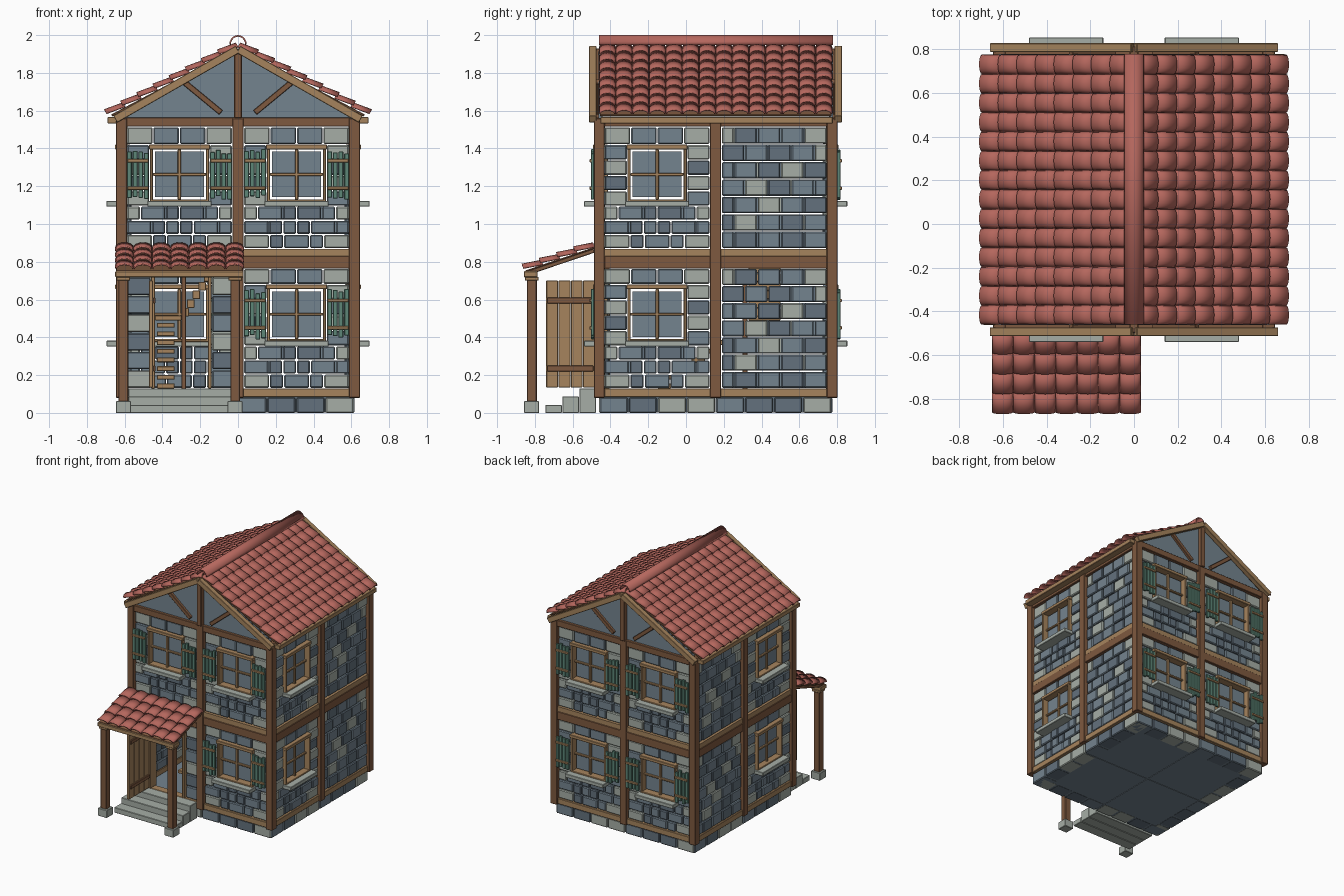
import bpy, bmesh, math, random
from mathutils import Matrix, Vector

random.seed(4)
if "Cube" in bpy.data.objects:
    bpy.data.objects.remove(bpy.data.objects["Cube"])

COLOURS = {
    "slate_blue": (0.175, 0.23, 0.275), "dark_stone": (0.125, 0.165, 0.205),
    "pale_stone": (0.38, 0.42, 0.38), "dark_wood": (0.21, 0.10, 0.05),
    "light_wood": (0.38, 0.23, 0.11), "terracotta": (0.46, 0.135, 0.11),
    "shutter_green": (0.11, 0.24, 0.185),
}
NAMES = list(COLOURS)
SLATE, DARK, PALE, BROWN, TAN, RED, GREEN = range(len(NAMES))
materials = []
for name, rgb in COLOURS.items():
    m = bpy.data.materials.new(name)
    m.use_nodes = True
    m.diffuse_color = (*rgb, 1)
    bsdf = m.node_tree.nodes["Principled BSDF"]
    bsdf.inputs["Base Color"].default_value = (*rgb, 1)
    bsdf.inputs["Roughness"].default_value = 0.9
    materials.append(m)

parts = {}
I = Matrix()
T = lambda x, y, z: Matrix.Translation((x, y, z))


def mesh_for(part):
    return parts.setdefault(part, bmesh.new()) if part not in parts else parts[part]


def box(part, mat, x, y, z, M=I):
    """Box between pairs of limits."""
    bm = mesh_for(part)
    mid = [(a + b) / 2 for a, b in (x, y, z)]
    size = [b - a for a, b in (x, y, z)]
    made = bmesh.ops.create_cube(bm, size=1, matrix=M @ T(*mid) @ Matrix.Diagonal((*size, 1)))
    for f in {f for v in made["verts"] for f in v.link_faces}:
        f.material_index = mat


def wall(part, mat, u, d, z, M):
    """Box on a wall: u along it, d outward distance."""
    box(part, mat, u, (-d[1], -d[0]), z, M)


def beam(part, mat, a, b, width, d, M):
    """Sloping timber between two (u, z) points of a wall."""
    du, dz = b[0] - a[0], b[1] - a[1]
    R = Matrix.Rotation(-math.atan2(dz, du), 4, 'Y')
    wall(part, mat, (0, math.hypot(du, dz)), d, (-width / 2, width / 2), M @ T(a[0], 0, a[1]) @ R)


def tiles(part, M, cols, pitch, rows, step):
    """Rows of barrel tiles; local x across, y up the slope."""
    bm, seg = mesh_for(part), 8
    for i in range(rows):
        for j in range(cols):
            ends = []
            for y, lift in ((i * step, 0.014), ((i + 1.1) * step, 0.0)):
                ends.append([bm.verts.new(M @ Vector((
                    pitch * (j + 0.5 - 0.5 * math.cos(math.pi * k / seg)), y,
                    0.026 * math.sin(math.pi * k / seg) + lift))) for k in range(seg + 1)])
            for k in range(seg):
                f = bm.faces.new((ends[0][k], ends[0][k + 1], ends[1][k + 1], ends[1][k]))
                f.material_index = RED


# Stone courses: capital = full stone, small = half; m mid, d dark, l pale; | = opening
CODE = {"m": SLATE, "d": DARK, "l": PALE}
PLAIN = ["mDMDM", "MDMLd"[::-1], "dMLMD", "MLDMm", "mMDLD", "DMDMl", "lDMML"]
BASE = ["LdMmL", "MdmdMm", "lMdDml"]
SIDES = ["L|M", "D|L", "L|D", "M|L"]
TOP = ["LMML"]


def course(row, u0, u1, z0, z1, M):
    weight = [1 if c.isupper() else 0.55 for c in row]
    u, unit = u0, (u1 - u0) / sum(weight)
    for c, w in zip(row, weight):
        wall("wall_stones", CODE[c.lower()], (u + 0.003, u + unit * w - 0.003),
             (0.565, 0.625 + random.uniform(-0.004, 0.004)), (z0 + 0.003, z1 - 0.003), M)
        u += unit * w


def stones(bands, gap, M):
    for lo, hi, rows in bands:
        h = (hi - lo) / len(rows)
        for i, row in enumerate(rows):
            z = lo + i * h
            if "|" in row:
                left, right = row.split("|")
                course(left, -0.28, gap[0], z, z + h, M)
                course(right, gap[1], 0.28, z, z + h, M)
            else:
                course(row, -0.28, 0.28, z, z + h, M)


def window(M, shutters):
    for s in (-1, 1):
        c = s * 0.149
        wall("window_frames", TAN, (c - 0.008, c + 0.008), (0.57, 0.645), (0.25, 0.53), M)
    wall("window_frames", TAN, (-0.162, 0.162), (0.57, 0.65), (0.525, 0.55), M)
    wall("window_frames", TAN, (-0.155, 0.155), (0.57, 0.645), (0.245, 0.26), M)
    wall("window_sills", PALE, (-0.17, 0.17), (0.6, 0.697), (0.222, 0.252), M)
    wall("window_glass", SLATE, (-0.13, 0.13), (0.6, 0.606), (0.272, 0.513), M)
    wall("window_bars", TAN, (-0.009, 0.009), (0.595, 0.62), (0.26, 0.525), M)
    wall("window_bars", TAN, (-0.141, 0.141), (0.595, 0.62), (0.385, 0.4), M)
    for s in (-1, 1) if shutters else ():
        for k in range(4):
            c = s * 0.22 + (k - 1.5) * 0.03
            j = random.uniform(-0.012, 0.012)
            wall("shutters", GREEN, (c - 0.0125, c + 0.0125), (0.643, 0.66), (0.27 + j, 0.515 + j), M)
        for z in (0.32, 0.465):
            wall("shutter_rails", TAN, (s * 0.22 - 0.056, s * 0.22 + 0.056), (0.655, 0.668),
                 (z - 0.009, z + 0.009), M)


CENTRE = T(0, 0.157, 0)
for side in range(4):
    W = CENTRE @ Matrix.Rotation(side * math.pi / 2, 4, 'Z')
    gable_end = side % 2 == 0
    # Timber frame
    wall("corner_posts", BROWN, (-0.645, -0.588), (0.588, 0.645), (0.08, 1.56), W)
    wall("middle_posts", BROWN, (-0.029, 0.029), (0.585, 0.645), (0.08, 1.56), W)
    wall("middle_beams", BROWN, (-0.59, 0.59), (0.57, 0.638), (0.765, 0.83), W)
    wall("floor_beams", TAN, (-0.59, 0.59), (0.57, 0.634), (0.83, 0.868), W)
    wall("base_beams", TAN, (-0.59, 0.59), (0.57, 0.632), (0.085, 0.13), W)
    # Foundation blocks
    for k in range(8):
        u = -0.615 + k * 0.15375
        wall("foundation", (SLATE, PALE, DARK)[(k * 2 + k // 3) % 3], (u + 0.003, u + 0.15),
             (0.5, 0.618), (0.0, 0.082), W)
    # Storeys
    for u in (-0.31, 0.31):
        for z, h in ((0.13, 0.635), (0.87, 0.645)):
            B = W @ T(u, 0, z)
            if side == 0 and u < 0 and z < 0.5:
                stones([(0, 0.59, ["L|M", "M|D", "D|L", "L|M", "M|D", "D|L"])], (-0.15, 0.17), B)
                for c in (-0.14, 0.16):
                    wall("door_frame", TAN, (c - 0.01, c + 0.01), (0.56, 0.64), (0, 0.6), B)
                wall("door_frame", BROWN, (-0.28, 0.28), (0.56, 0.635), (0.59, h), B)
            elif gable_end or (side == 1) == (u < 0):
                stones([(0, 0.225, BASE), (0.225, 0.55, SIDES), (0.55, h, TOP)], (-0.157, 0.157), B)
                window(B, gable_end)
            else:
                stones([(0, h, PLAIN)], None, B)
    if gable_end:
        # Gable infill and timbers
        wall("top_beams", BROWN, (-0.59, 0.59), (0.57, 0.642), (1.515, 1.565), W)
        bm = mesh_for("gable_panels")
        pts = [(-0.62, 1.56), (0.62, 1.56), (0, 1.925)]
        face = bm.faces.new([bm.verts.new(W @ Vector((x, -0.6, z))) for x, z in pts])
        moved = bmesh.ops.extrude_face_region(bm, geom=[face])["geom"]
        out = W.to_3x3() @ Vector((0, -0.02, 0))
        bmesh.ops.translate(bm, vec=out, verts=[v for v in moved if isinstance(v, bmesh.types.BMVert)])
        wall("gable_post", BROWN, (-0.02, 0.02), (0.6, 0.655), (1.56, 1.93), W)
        for s in (-1, 1):
            beam("gable_braces", BROWN, (s * 0.29, 1.755), (s * 0.09, 1.59), 0.03, (0.6, 0.64), W)
            beam("bargeboards", TAN, (s * 0.65, 1.555), (s * 0.002, 1.925), 0.042, (0.63, 0.67), W)
    else:
        # Roof slope
        wall("top_beams", BROWN, (-0.59, 0.59), (0.57, 0.635), (1.515, 1.56), W)
        wall("eave_boards", TAN, (-0.61, 0.62), (0.635, 0.69), (1.532, 1.566), W)
        slope = math.atan2(0.365, 0.69)
        R = W @ T(-0.6175, -0.69, 1.572) @ Matrix.Rotation(slope, 4, 'X')
        tiles("roof_tiles", R, 14, 0.0882, 8, 0.0965)
        box("roof_deck", BROWN, (0.005, 1.23), (0.02, 0.775), (-0.014, -0.002), R)

# Ridge cap
bm = mesh_for("ridge_cap")
rim = [[bm.verts.new((0.046 * math.cos(math.pi * k / 10), y, 1.95 + 0.05 * math.sin(math.pi * k / 10)))
        for k in range(11)] for y in (-0.46, 0.777)]
for k in range(10):
    bm.faces.new((rim[0][k], rim[1][k], rim[1][k + 1], rim[0][k + 1])).material_index = RED

# Floors
for x in (-0.6, 0.002):
    for y in (-0.443, 0.159):
        box("ground_floor", SLATE, (x, x + 0.598), (y, y + 0.598), (0.001, 0.084))
box("upper_floor", TAN, (-0.13, 0.57), (-0.41, 0.72), (0.8, 0.83))

# Inner stair: one flight back to a landing, one flight across
for k in range(8):
    z = 0.13 + 0.046 * k
    box("stair", TAN, (-0.43, -0.335), (-0.15 + 0.06 * k, -0.08 + 0.06 * k), (z, z + 0.025))
box("stair", TAN, (-0.44, -0.3), (0.33, 0.5), (0.49, 0.515))
for k in range(6):
    z = 0.54 + 0.046 * k
    box("stair", TAN, (-0.3 + 0.03 * k, -0.26 + 0.03 * k), (0.33, 0.5), (z - 0.03, z + 0.015))
box("stair_post", BROWN, (-0.3, -0.275), (0.3, 0.325), (0.084, 0.72))

# Entrance steps
for k in range(3):
    y = -0.745 + 0.09 * k
    box("entrance_steps", PALE, (-0.58, -0.03), (y, y + 0.088), (0, 0.042 + 0.044 * k))

# Open door of four planks
for k in range(4):
    y = -0.74 + 0.065 * k
    box("open_door", TAN, (-0.472, -0.45), (y, y + 0.063), (0.135, 0.7))
for z in (0.22, 0.58):
    box("door_battens", BROWN, (-0.45, -0.436), (-0.735, -0.49), (z, z + 0.03))

# Porch
for x in (-0.607, -0.015):
    box("porch_posts", BROWN, (x - 0.026, x + 0.026), (-0.842, -0.79), (0.06, 0.705))
    box("porch_footings", PALE, (x - 0.04, x + 0.04), (-0.857, -0.777), (0, 0.062))
    box("porch_caps", TAN, (x - 0.036, x + 0.036), (-0.852, -0.78), (0.7, 0.72))
box("porch_beam", TAN, (-0.65, 0.03), (-0.857, -0.785), (0.718, 0.75))
P = T(-0.65, -0.857, 0.752) @ Matrix.Rotation(math.atan2(0.125, 0.37), 4, 'X')
tiles("porch_tiles", P, 7, 0.0973, 4, 0.096)
for k in range(4):
    x = 0.01 + 0.21 * k
    box("porch_rafters", BROWN, (x, x + 0.03), (0.01, 0.385), (-0.028, -0.006), P)
box("porch_deck", BROWN, (0.005, 0.675), (0.005, 0.39), (-0.008, 0.0), P)

# Turn every part into an object
THIN = {"roof_tiles", "porch_tiles", "ridge_cap"}
for name, bm in parts.items():
    if name not in THIN:
        bmesh.ops.recalc_face_normals(bm, faces=bm.faces[:])
    me = bpy.data.meshes.new(name)
    bm.to_mesh(me)
    bm.free()
    for m in materials:
        me.materials.append(m)
    ob = bpy.data.objects.new(name, me)
    bpy.context.collection.objects.link(ob)
    if name in THIN:
        bpy.ops.object.select_all(action='DESELECT')
        ob.select_set(True)
        bpy.context.view_layer.objects.active = ob
        bpy.ops.object.shade_smooth_by_angle(angle=math.radians(40))
        mod = ob.modifiers.new("thickness", 'SOLIDIFY')
        mod.thickness, mod.offset = 0.008, -1
    elif "glass" not in name and "gable_panels" not in name and "floor" not in name:
        mod = ob.modifiers.new("worn_edges", 'BEVEL')
        mod.width = 0.006 if "stone" in name or "foundation" in name else 0.003
        mod.segments = 1
